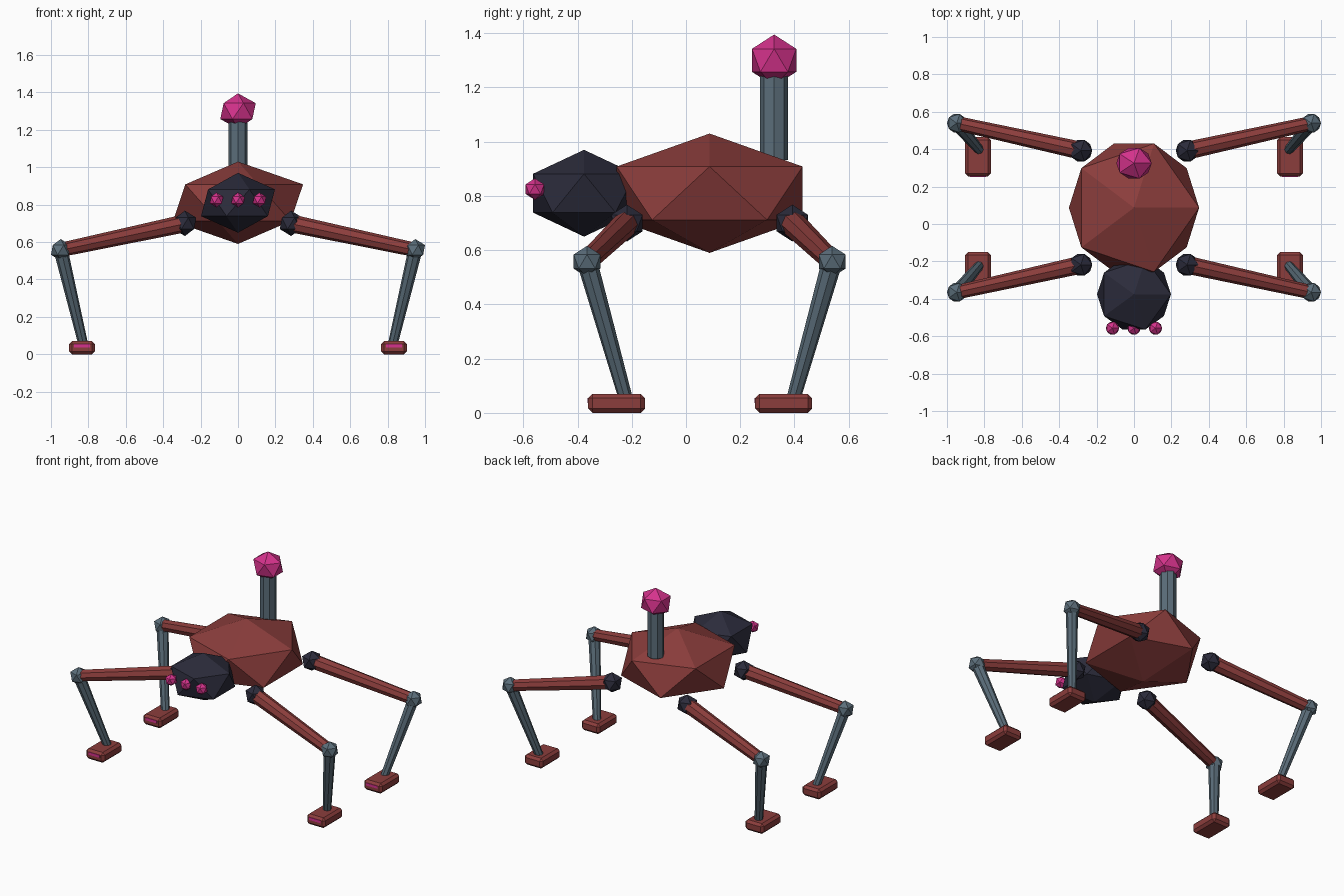
import bpy
from mathutils import Vector

if "Cube" in bpy.data.objects:
    bpy.data.objects.remove(bpy.data.objects["Cube"])


def material(name, rgb):
    m = bpy.data.materials.new(name)
    m.diffuse_color = (*rgb, 1)
    m.use_nodes = True
    m.node_tree.nodes["Principled BSDF"].inputs["Base Color"].default_value = m.diffuse_color
    return m


RED = material("rust_red", (0.26, 0.047, 0.045))
STEEL = material("steel_blue", (0.105, 0.155, 0.195))
DARK = material("dark_navy", (0.024, 0.024, 0.043))
PINK = material("hot_pink", (0.66, 0.032, 0.26))


def finish(name, mat):
    ob = bpy.context.object
    ob.name = name
    ob.data.materials.append(mat)
    return ob


def gem(name, loc, scale, mat):
    """Faceted twenty-sided ball."""
    bpy.ops.mesh.primitive_ico_sphere_add(subdivisions=1, radius=1, location=loc)
    bpy.context.object.scale = scale
    return finish(name, mat)


def limb(name, a, b, r1, r2, mat):
    """Tapered eight-sided tube from a to b."""
    a, b = Vector(a), Vector(b)
    d = b - a
    bpy.ops.mesh.primitive_cone_add(vertices=8, radius1=r1, radius2=r2,
                                    depth=d.length, location=(a + b) / 2)
    bpy.context.object.rotation_euler = d.to_track_quat('Z', 'Y').to_euler()
    return finish(name, mat)


def box(name, loc, size, mat, bevel=0):
    bpy.ops.mesh.primitive_cube_add(size=1, location=loc)
    ob = finish(name, mat)
    for v in ob.data.vertices:
        v.co *= Vector(size)
    if bevel:
        mod = ob.modifiers.new("bevel", 'BEVEL')
        mod.width = bevel
        mod.segments = 1
    return ob


CY = 0.087  # body centre along y

# Body and head
gem("body", (0, CY, 0.81), (0.389, 0.403, 0.22), RED)
gem("head", (0, -0.376, 0.81), (0.221, 0.221, 0.16), DARK)

# Row of eyes
for x in (-0.115, 0, 0.115):
    gem("eye", (x, -0.557, 0.825), (0.04, 0.04, 0.04), PINK)

# Tail mast with a glowing tip
limb("mast", (0, 0.325, 0.932), (0, 0.325, 1.29), 0.052, 0.052, STEEL)
gem("mast_tip", (0, 0.325, 1.30), (0.106, 0.096, 0.095), PINK)

# Four legs
for sx in (-1, 1):
    for sy, end in ((-1, "front"), (1, "rear")):
        hip = (sx * 0.284, CY + sy * 0.305, 0.70)
        knee = (sx * 0.948, CY + sy * 0.452, 0.558)
        ankle = (sx * 0.828, CY + sy * 0.310, 0.055)
        foot = (sx * 0.834, CY + sy * 0.308 - 0.035, 0.035)
        gem(end + "_hip", hip, (0.068,) * 3, DARK)
        gem(end + "_knee", knee, (0.058,) * 3, STEEL)
        limb(end + "_thigh", hip, knee, 0.048, 0.038, RED)
        limb(end + "_shin", knee, ankle, 0.038, 0.026, STEEL)
        box(end + "_foot", foot, (0.138, 0.21, 0.07), RED, 0.016)
        # Toe light on the front face of the foot
        box(end + "_toe_light", (foot[0], foot[1] - 0.105, 0.046),
            (0.085, 0.006, 0.018), PINK)
